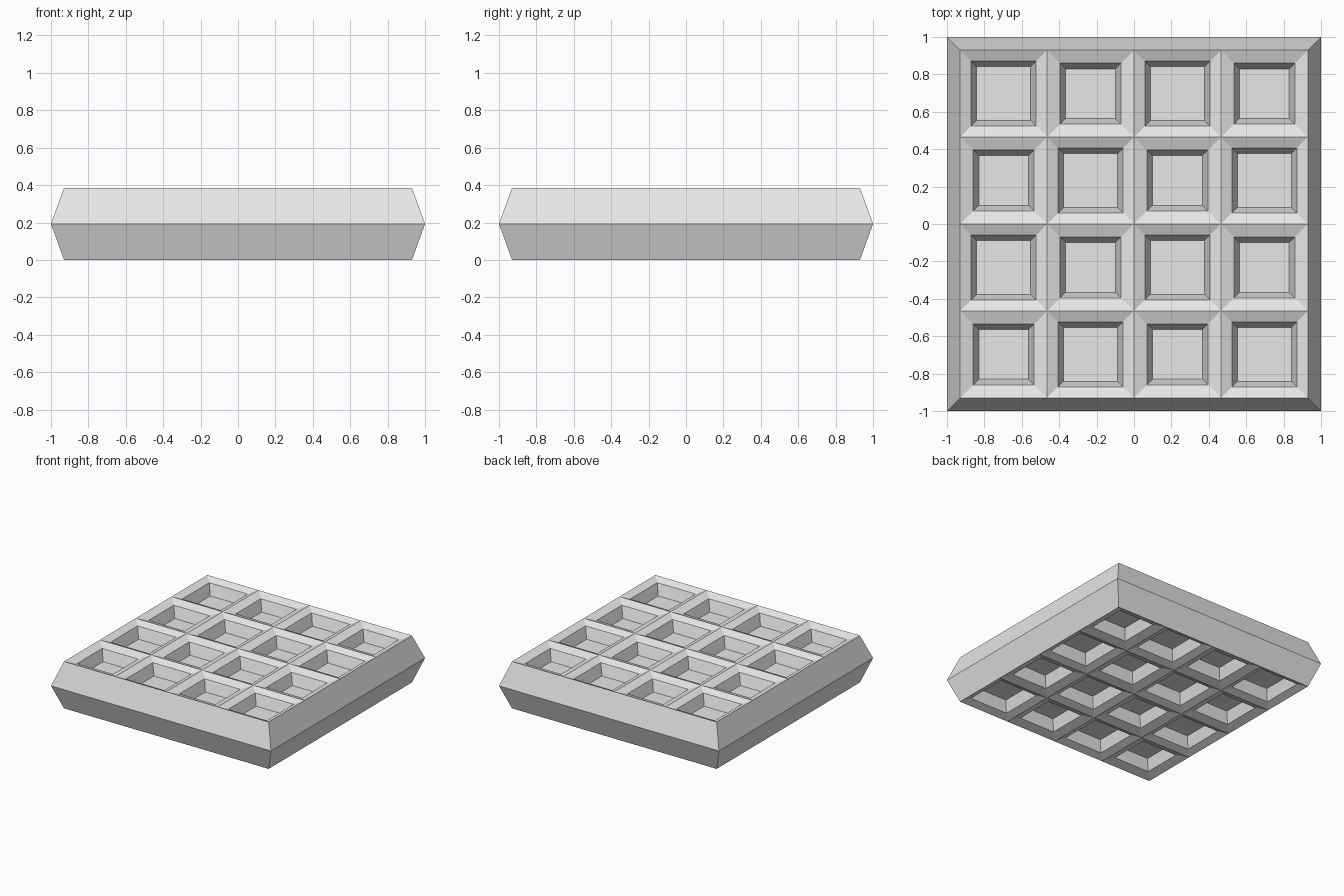
import bpy
import bmesh

cube = bpy.data.objects.get("Cube")
if cube:
    bpy.data.objects.remove(cube)

HALF_HEIGHT = 0.1925
TOP_HALF_WIDTH = 0.93
CELLS = 4
CELL = 2 * TOP_HALF_WIDTH / CELLS
RIM_DROP = 0.025      # slope from the ridges down to the pocket rims
POCKET_DEPTH = 0.09
WALL_INSET = 0.03

grey = bpy.data.materials.new("light_grey")
grey.use_nodes = True
grey.diffuse_color = (0.8, 0.8, 0.8, 1)
bsdf = next(n for n in grey.node_tree.nodes if n.type == 'BSDF_PRINCIPLED')
bsdf.inputs["Base Color"].default_value = grey.diffuse_color

# Upper face as a grid of cells
bm = bmesh.new()
bmesh.ops.create_grid(bm, x_segments=CELLS, y_segments=CELLS, size=TOP_HALF_WIDTH)
for v in bm.verts:
    v.co.z = HALF_HEIGHT
cells = list(bm.faces)
border = [e for e in bm.edges if e.is_boundary]

# Sloped outer side down to the widest line
side = bmesh.ops.extrude_edge_only(bm, edges=border)
for v in side["geom"]:
    if isinstance(v, bmesh.types.BMVert):
        v.co.x /= TOP_HALF_WIDTH
        v.co.y /= TOP_HALF_WIDTH
        v.co.z = 0

# Pockets in a checkerboard of wide and narrow sizes
groups = {0: [], 1: []}
for f in cells:
    c = f.calc_center_median()
    column = int((c.x + TOP_HALF_WIDTH) // CELL)
    row = int((c.y + TOP_HALF_WIDTH) // CELL)
    groups[(column + row) % 2].append(f)
for parity, rim_width in ((0, 0.07), (1, 0.058)):
    for width, drop in ((rim_width, RIM_DROP), (WALL_INSET, POCKET_DEPTH)):
        bmesh.ops.inset_individual(bm, faces=groups[parity], thickness=width,
                                   depth=-drop, use_even_offset=True)

# Same shape on the underside
bmesh.ops.mirror(bm, geom=bm.verts[:] + bm.edges[:] + bm.faces[:],
                 axis='Z', merge_dist=0.0001)
bmesh.ops.remove_doubles(bm, verts=bm.verts[:], dist=0.0001)
bmesh.ops.recalc_face_normals(bm, faces=bm.faces[:])

mesh = bpy.data.meshes.new("waffle")
bm.to_mesh(mesh)
bm.free()
mesh.materials.append(grey)
waffle = bpy.data.objects.new("waffle", mesh)
waffle.location.z = HALF_HEIGHT
bpy.context.collection.objects.link(waffle)
